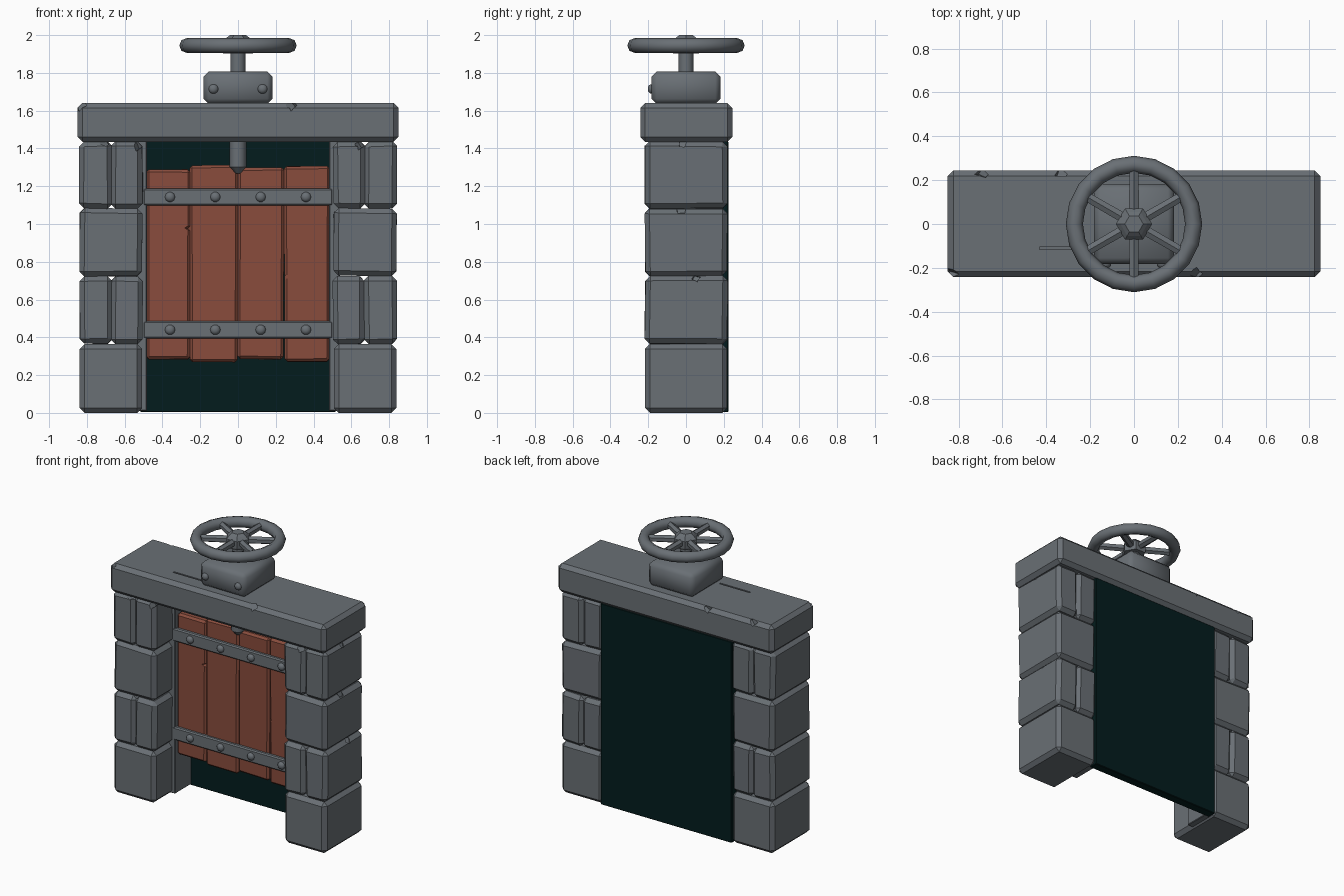
import bpy, bmesh, math, random
from mathutils import Matrix, Vector

if "Cube" in bpy.data.objects:
    bpy.data.objects.remove(bpy.data.objects["Cube"])

random.seed(4)


def material(name, rgb):
    m = bpy.data.materials.new(name)
    m.diffuse_color = (*rgb, 1)
    m.use_nodes = True
    m.node_tree.nodes["Principled BSDF"].inputs["Base Color"].default_value = m.diffuse_color
    return m


GREY = material("grey_stone_and_iron", (0.142, 0.160, 0.177))
WOOD = material("red_brown_wood", (0.250, 0.073, 0.046))
DARK = material("dark_water_green", (0.0010, 0.0118, 0.0122))


def finish(name, bm, mat):
    bmesh.ops.recalc_face_normals(bm, faces=bm.faces)
    me = bpy.data.meshes.new(name)
    bm.to_mesh(me)
    bm.free()
    me.materials.append(mat)
    ob = bpy.data.objects.new(name, me)
    bpy.context.collection.objects.link(ob)
    return ob


def smooth(ob, angle=50):
    bpy.ops.object.select_all(action='DESELECT')
    ob.select_set(True)
    bpy.context.view_layer.objects.active = ob
    bpy.ops.object.shade_smooth_by_angle(angle=math.radians(angle))


def box(name, xs, ys, zs, mat, bevel=0.0, jitter=0.0):
    """Chamfered box given by its extents, with slightly uneven corners."""
    bm = bmesh.new()
    bmesh.ops.create_cube(bm, size=1)
    for v in bm.verts:
        v.co = Vector([r[0] if c < 0 else r[1] for c, r in zip(v.co, (xs, ys, zs))])
        v.co += Vector([random.uniform(-jitter, jitter) for _ in range(3)])
    if bevel:
        bmesh.ops.bevel(bm, geom=bm.edges[:], offset=bevel, segments=1,
                        profile=0.5, affect='EDGES')
    return finish(name, bm, mat)


def lathe(name, profile, sides, mat, matrix=Matrix()):
    """Turned part: profile of (radius, height) pairs around z."""
    bm = bmesh.new()
    rings = []
    for r, z in profile:
        rings.append([bm.verts.new(matrix @ Vector((
            r * math.cos(math.tau * i / sides),
            r * math.sin(math.tau * i / sides), z))) for i in range(sides)])
    for a, b in zip(rings, rings[1:]):
        for i in range(sides):
            j = (i + 1) % sides
            bm.faces.new((a[i], a[j], b[j], b[i]))
    bm.faces.new(rings[0][::-1])
    bm.faces.new(rings[-1])
    return finish(name, bm, mat)


def cut(target, cutter):
    mod = target.modifiers.new("chip", 'BOOLEAN')
    mod.operation = 'DIFFERENCE'
    mod.solver = 'EXACT'
    mod.object = cutter
    bpy.context.view_layer.objects.active = target
    bpy.ops.object.modifier_apply(modifier=mod.name)
    bpy.data.objects.remove(cutter)


def chip(target, loc, size, mat=GREY):
    """Knock a small faceted notch out of an edge."""
    bm = bmesh.new()
    bmesh.ops.create_cone(bm, cap_ends=True, segments=4, radius1=size, radius2=size * 0.5,
                          depth=size * 1.4)
    rot = Matrix.Rotation(random.uniform(0.3, 1.2), 4, 'X') @ Matrix.Rotation(random.uniform(0.3, 1.2), 4, 'Y')
    bm.transform(Matrix.Translation(loc) @ rot)
    cut(target, finish("chip_cutter", bm, mat))


def rivet(name, x, y, z, r, depth):
    m = Matrix.Translation((x, y, z)) @ Matrix.Rotation(math.pi / 2, 4, 'X')
    smooth(lathe(name, [(r, -0.01), (r, depth * 0.35), (r * 0.75, depth * 0.75),
                        (r * 0.35, depth)], 10, GREY, m))


# Stone pillars: single blocks alternate with split pairs
rows = [(0.0, 0.365), (0.365, 0.725), (0.725, 1.083), (1.083, 1.437)]
blocks = {}
for side, s in (("left", -1), ("right", 1)):
    for i, zs in enumerate(rows):
        spans = [(0.508, 0.838)] if i % 2 == 0 else [(0.667, 0.84), (0.504, 0.672)]
        for k, (a, b) in enumerate(spans):
            xs = (a, b) if s > 0 else (-b, -a)
            blocks[side, i, k] = box(f"{side}_pillar_block_{i}_{k}", xs, (-0.217, 0.218), zs,
                                     GREY, 0.026, 0.004 if i else 0.0)
for key, loc, size in [(("left", 3, 1), (-0.52, -0.21, 1.42), 0.035),
                       (("left", 3, 0), (-0.70, -0.21, 1.43), 0.03),
                       (("right", 3, 1), (0.65, -0.21, 1.42), 0.03),
                       (("right", 3, 0), (0.83, -0.02, 1.42), 0.03),
                       (("right", 2, 0), (0.83, -0.03, 1.075), 0.035),
                       (("right", 1, 0), (0.83, 0.05, 0.715), 0.03)]:
    chip(blocks[key], loc, size)

# Lintel with chipped edges and a thin crack
lintel = box("lintel", (-0.85, 0.85), (-0.242, 0.245), (1.435, 1.64), GREY, 0.026)
for loc, size in [((-0.69, 0.235, 1.635), 0.035), ((-0.33, 0.235, 1.635), 0.035),
                  ((0.29, -0.235, 1.635), 0.035), ((-0.83, -0.23, 1.63), 0.035)]:
    chip(lintel, loc, size)
cut(lintel, box("crack_cutter", (-0.43, -0.19), (-0.117, -0.105), (1.628, 1.66), GREY))

# Dark panel closing the back of the opening, and door guide rails
box("back_panel", (-0.517, 0.517), (0.16, 0.224), (0.004, 1.437), DARK, 0.004)
for side, s in (("left", -1), ("right", 1)):
    box(f"{side}_guide_rail", sorted((s * 0.482, s * 0.54)), (-0.02, 0.17), (0.01, 1.44), GREY, 0.004)

# Plank gate
planks = []
for i, (x0, x1, z0, z1) in enumerate([(-0.485, -0.253, 0.283, 1.29), (-0.255, -0.002, 0.268, 1.312),
                                      (0.0, 0.243, 0.285, 1.298), (0.245, 0.485, 0.272, 1.305)]):
    planks.append(box(f"gate_plank_{i}", (x0, x1), (0.0, 0.07), (z0, z1), WOOD, 0.014, 0.003))
chip(planks[0], (-0.258, 0.0, 0.98), 0.02, WOOD)
chip(planks[3], (0.25, 0.0, 0.72), 0.02, WOOD)

# Iron straps with rivets
for label, z in (("lower", 0.44), ("upper", 1.143)):
    box(f"{label}_strap", (-0.502, 0.502), (-0.024, 0.01), (z - 0.046, z + 0.046), GREY, 0.008)
    for i in range(4):
        rivet(f"{label}_strap_rivet_{i}", -0.36 + 0.24 * i, -0.022, z, 0.027, 0.022)

# Gearbox and its rivets
smooth(box("gearbox", (-0.183, 0.183), (-0.183, 0.183), (1.635, 1.808), GREY, 0.028))
for i, x in enumerate((-0.13, 0.13)):
    rivet(f"gearbox_rivet_{i}", x, -0.18, 1.715, 0.026, 0.022)

# Spindle through the lintel, ending in a blunt point
smooth(lathe("lower_spindle", [(0.012, 1.268), (0.044, 1.302), (0.044, 1.45)], 12, GREY), 40)
smooth(lathe("upper_spindle", [(0.04, 1.79), (0.04, 1.93)], 12, GREY), 40)

# Hand wheel: hub, six spokes and a round rim
lathe("wheel_hub", [(0.078, 1.903), (0.082, 1.915), (0.082, 1.965), (0.062, 1.985),
                    (0.042, 2.0)], 6, GREY)
for i in range(6):
    m = (Matrix.Translation((0, 0, 1.945)) @ Matrix.Rotation(math.radians(30 + 60 * i), 4, 'Z')
         @ Matrix.Rotation(math.pi / 2, 4, 'Y'))
    lathe(f"wheel_spoke_{i}", [(0.026, 0.05), (0.024, 0.265)], 6, GREY, m)
bm = bmesh.new()
N, M = 20, 8
R, r = 0.272, 0.039
ring = [[bm.verts.new(((R + r * math.cos(math.tau * j / M)) * math.cos(math.tau * i / N),
                       (R + r * math.cos(math.tau * j / M)) * math.sin(math.tau * i / N),
                       1.945 + r * math.sin(math.tau * j / M))) for j in range(M)]
        for i in range(N)]
for i in range(N):
    for j in range(M):
        a, b, k = ring[i], ring[(i + 1) % N], (j + 1) % M
        bm.faces.new((a[j], b[j], b[k], a[k]))
smooth(finish("wheel_rim", bm, GREY), 60)
